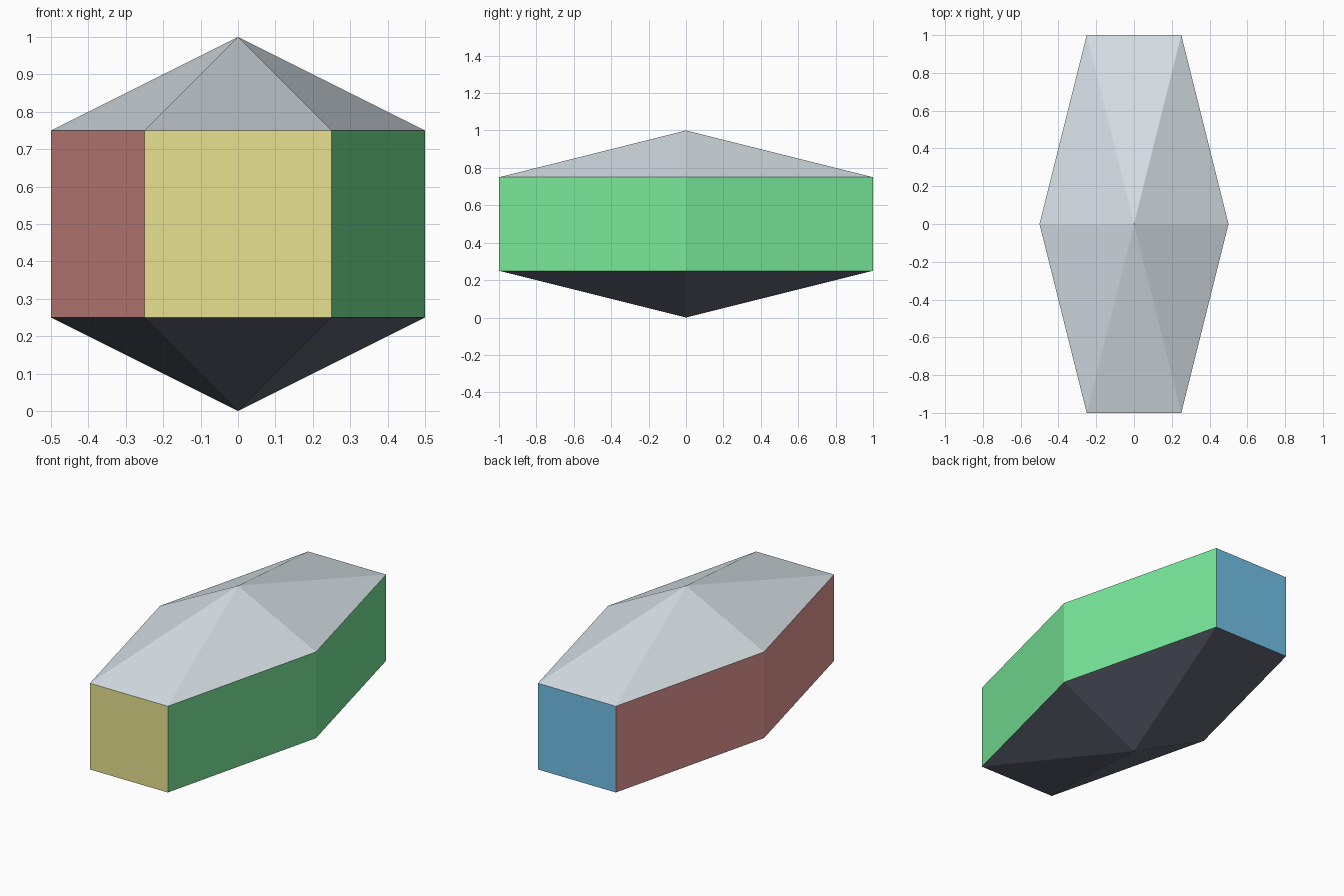
import bpy, bmesh, math

if "Cube" in bpy.data.objects:
    bpy.data.objects.remove(bpy.data.objects["Cube"])


def material(name, rgb):
    # sRGB 0-255 to linear viewport colour
    lin = [((c / 255 + 0.055) / 1.055) ** 2.4 for c in rgb]
    m = bpy.data.materials.new(name)
    m.diffuse_color = (*lin, 1)
    m.use_nodes = True
    m.node_tree.nodes["Principled BSDF"].inputs["Base Color"].default_value = m.diffuse_color
    return m


TOP, BOTTOM, FRONT, BACK, RIGHT, LEFT = range(6)
materials = [
    material("pale grey", (231, 241, 247)),
    material("dark slate", (100, 104, 119)),
    material("yellow", (251, 245, 156)),
    material("blue", (128, 212, 255)),
    material("green", (130, 250, 165)),
    material("pink red", (255, 170, 165)),
]

# Six-sided rings, stretched along y, closed by a low point at each end
bm = bmesh.new()
half_depth = 1 / math.sin(math.pi / 3)


def ring(z):
    return [bm.verts.new((0.5 * math.cos(i * math.pi / 3),
                          half_depth * math.sin(i * math.pi / 3), z)) for i in range(6)]


low, high = ring(0.25), ring(0.75)
base, peak = bm.verts.new((0, 0, 0)), bm.verts.new((0, 0, 1))
for i in range(6):
    j = (i + 1) % 6
    bm.faces.new((low[i], low[j], high[j], high[i]))
    bm.faces.new((high[i], high[j], peak))
    bm.faces.new((low[j], low[i], base))
bmesh.ops.recalc_face_normals(bm, faces=bm.faces)

# Colour by the direction each face points
for f in bm.faces:
    n = f.normal
    if abs(n.z) > 0.5:
        f.material_index = TOP if n.z > 0 else BOTTOM
    elif abs(n.y) > 0.9:
        f.material_index = BACK if n.y > 0 else FRONT
    else:
        f.material_index = RIGHT if n.x > 0 else LEFT

mesh = bpy.data.meshes.new("crystal_body")
bm.to_mesh(mesh)
bm.free()
for m in materials:
    mesh.materials.append(m)
bpy.context.collection.objects.link(bpy.data.objects.new("crystal_body", mesh))
